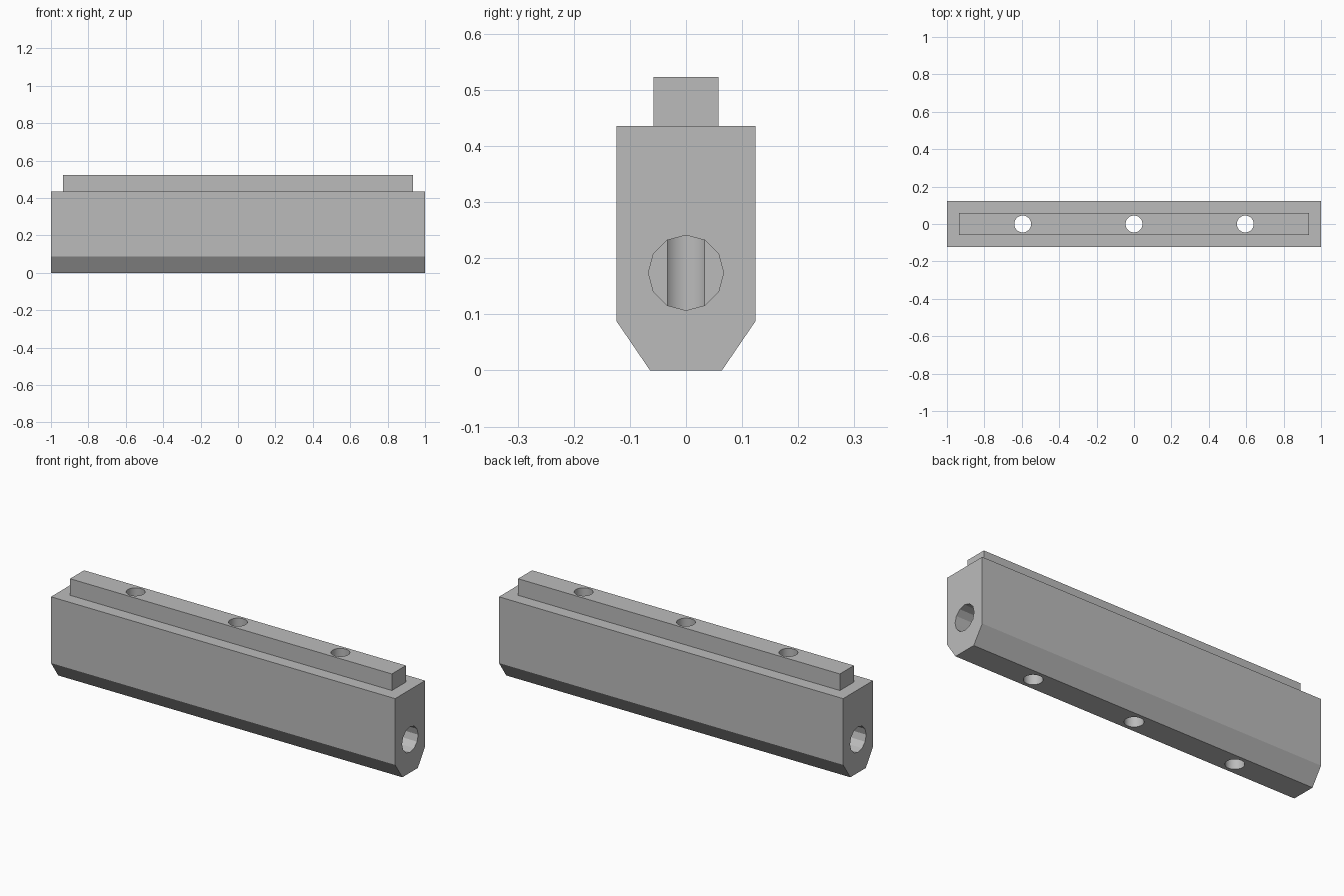
import bpy
import bmesh
import math
from mathutils import Matrix

if "Cube" in bpy.data.objects:
    bpy.data.objects.remove(bpy.data.objects["Cube"])

grey = bpy.data.materials.new("mid grey")
grey.use_nodes = True
colour = (0.5, 0.5, 0.5, 1)
grey.diffuse_color = colour
grey.node_tree.nodes["Principled BSDF"].inputs["Base Color"].default_value = colour


def add_object(name, bm):
    bmesh.ops.recalc_face_normals(bm, faces=bm.faces)
    mesh = bpy.data.meshes.new(name)
    bm.to_mesh(mesh)
    bm.free()
    mesh.materials.append(grey)
    obj = bpy.data.objects.new(name, mesh)
    bpy.context.collection.objects.link(obj)
    return obj


def extrude_profile(name, half_profile, half_length):
    """Mirror a (y, z) half outline and sweep it along x."""
    outline = half_profile + [(-y, z) for y, z in reversed(half_profile)]
    bm = bmesh.new()
    face = bm.faces.new([bm.verts.new((-half_length, y, z)) for y, z in outline])
    swept = bmesh.ops.extrude_face_region(bm, geom=[face])["geom"]
    verts = [v for v in swept if isinstance(v, bmesh.types.BMVert)]
    bmesh.ops.translate(bm, verts=verts, vec=(2 * half_length, 0, 0))
    return add_object(name, bm)


def cylinder_cutter(name, sides, radius, depth, matrix):
    bm = bmesh.new()
    bmesh.ops.create_cone(bm, cap_ends=True, segments=sides, radius1=radius,
                          radius2=radius, depth=depth, matrix=matrix)
    cutter = add_object(name, bm)
    cutter.hide_render = True
    return cutter


# Main bar with bevelled underside, and the narrow rail on top
body = extrude_profile("body", [(0.064, 0), (0.124, 0.088), (0.124, 0.436)], 1)
rail = extrude_profile("top_rail", [(0.058, 0.43), (0.058, 0.523)], 0.935)

# Three vertical through holes
pins = [cylinder_cutter("hole_cutter", 48, 0.045, 2,
                        Matrix.Translation((x, 0, 0.25)))
        for x in (-0.595, 0, 0.595)]

# Blind twelve-sided bores that reach the outer holes from both ends
bore_end = 0.564
bores = [cylinder_cutter("bore_cutter", 12, 0.067, 1,
                         Matrix.Translation((side * (bore_end + 0.5), 0, 0.174))
                         @ Matrix.Rotation(math.pi / 2, 4, "Y"))
         for side in (-1, 1)]


def cut(obj, cutters):
    bpy.ops.object.select_all(action="DESELECT")
    bpy.context.view_layer.objects.active = obj
    obj.select_set(True)
    for cutter in cutters:
        mod = obj.modifiers.new("cut", "BOOLEAN")
        mod.operation = "DIFFERENCE"
        mod.solver = "EXACT"
        mod.object = cutter
        bpy.ops.object.modifier_apply(modifier=mod.name)
    bpy.ops.object.shade_smooth_by_angle(angle=math.radians(25))


cut(body, pins + bores)
cut(rail, pins)

for cutter in pins + bores:
    bpy.data.objects.remove(cutter)
